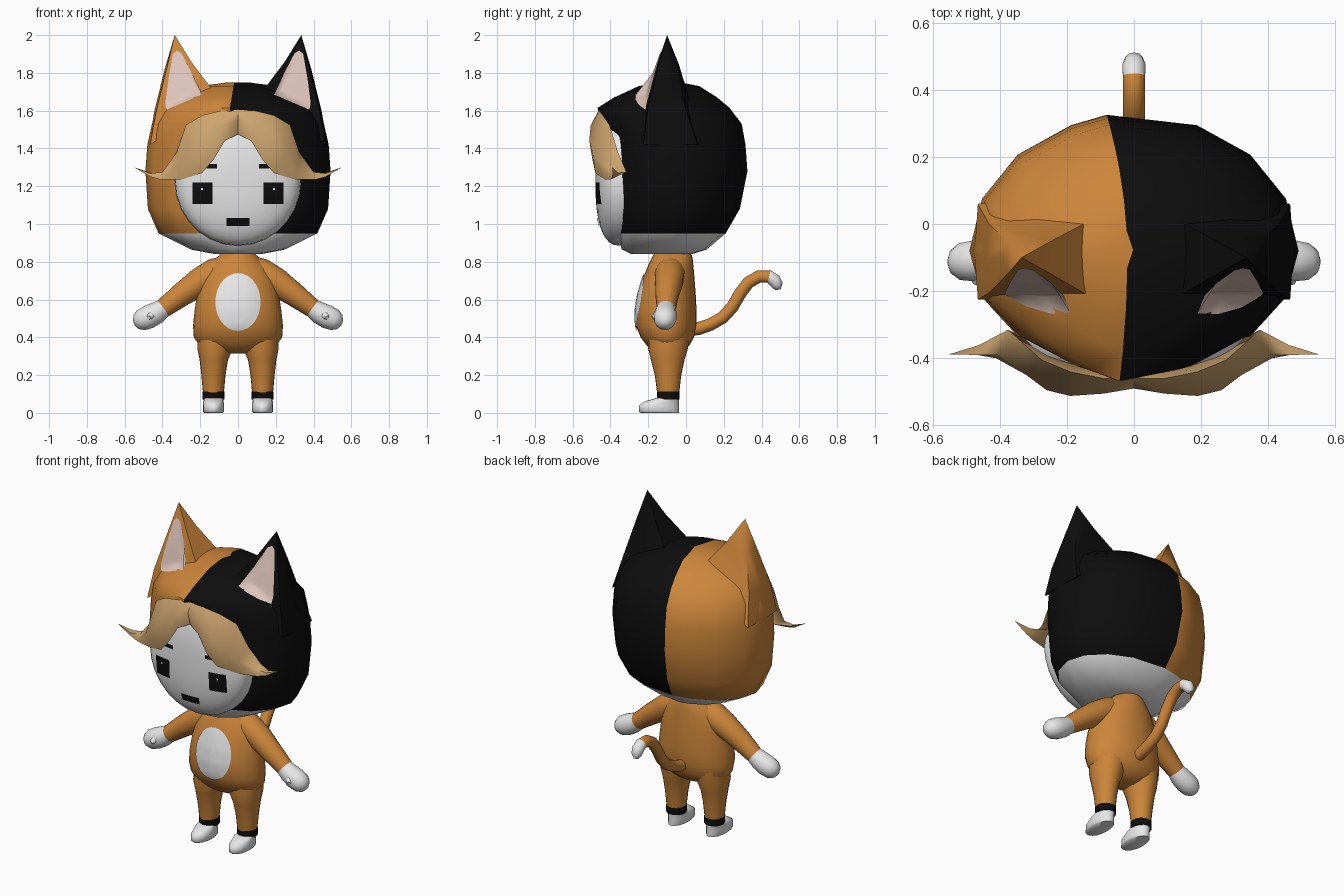
import bpy, bmesh, math
from mathutils import Vector
from mathutils.bvhtree import BVHTree

if "Cube" in bpy.data.objects:
    bpy.data.objects.remove(bpy.data.objects["Cube"])

TAU = 2 * math.pi


def material(name, r, g, b):
    m = bpy.data.materials.new(name)
    m.diffuse_color = (r, g, b, 1)
    m.use_nodes = True
    m.node_tree.nodes["Principled BSDF"].inputs["Base Color"].default_value = m.diffuse_color
    return m


ORANGE = material("orange_fur", 0.60, 0.235, 0.042)
BLACK = material("black_fur", 0.004, 0.004, 0.004)
WHITE = material("white", 0.80, 0.80, 0.80)
TAN = material("tan_hair", 0.62, 0.38, 0.16)
PINK = material("ear_pink", 0.74, 0.56, 0.50)


def finish(name, bm, mats, rule=None, angle=60):
    bmesh.ops.recalc_face_normals(bm, faces=bm.faces)
    if rule:
        for f in bm.faces:
            f.material_index = rule(f.calc_center_median())
    me = bpy.data.meshes.new(name)
    bm.to_mesh(me)
    bm.free()
    for m in mats:
        me.materials.append(m)
    ob = bpy.data.objects.new(name, me)
    bpy.context.collection.objects.link(ob)
    bpy.ops.object.select_all(action='DESELECT')
    ob.select_set(True)
    bpy.context.view_layer.objects.active = ob
    bpy.ops.object.shade_smooth_by_angle(angle=math.radians(angle))
    return ob


def loft(name, rings, mats, rule=None, angle=60):
    """Skin closed rings of points and cap both ends with fans."""
    bm = bmesh.new()
    rows = [[bm.verts.new(p) for p in ring] for ring in rings]
    n = len(rings[0])
    for a, b in zip(rows, rows[1:]):
        for i in range(n):
            j = (i + 1) % n
            bm.faces.new((a[i], a[j], b[j], b[i]))
    for ring, row in ((rings[0], rows[0]), (rings[-1], rows[-1])):
        c = bm.verts.new(sum((Vector(p) for p in ring), Vector()) / n)
        for i in range(n):
            bm.faces.new((row[i], row[(i + 1) % n], c))
    bmesh.ops.remove_doubles(bm, verts=bm.verts, dist=0.0005)
    return finish(name, bm, mats, rule, angle)


def oval(z, cx, hw, y0, y1, seg=20):
    """Level ring with half width hw between y0 and y1."""
    yc, ry = (y0 + y1) / 2, (y1 - y0) / 2
    return [(cx + hw * math.cos(TAU * k / seg), yc + ry * math.sin(TAU * k / seg), z)
            for k in range(seg)]


def tube(name, path, mats, rule=None, seg=14):
    """Round tube along (x, y, z, radius) stations."""
    pts = [Vector(p[:3]) for p in path]
    rings = []
    for i, p in enumerate(pts):
        d = (pts[min(i + 1, len(pts) - 1)] - pts[max(i - 1, 0)]).normalized()
        u = d.cross(Vector((0, 1, 0)) if abs(d.y) < abs(d.x) else Vector((1, 0, 0))).normalized()
        v = d.cross(u)
        rings.append([p + path[i][3] * (u * math.cos(TAU * k / seg) + v * math.sin(TAU * k / seg))
                      for k in range(seg)])
    return loft(name, rings, mats, rule)


def plate(name, outline, mat, targets, lift=0.006, steps=6):
    """Thin patch with an (x, z) outline laid on the front of the targets."""
    trees = []
    for t in targets:
        b = bmesh.new()
        b.from_mesh(t.data)
        trees.append(BVHTree.FromBMesh(b))
        b.free()
    n = len(outline)
    cx, cz = sum(p[0] for p in outline) / n, sum(p[1] for p in outline) / n

    def lay(x, z):
        hits = [t.ray_cast(Vector((x, -3, z)), Vector((0, 1, 0)))[0] for t in trees]
        ys = [h.y for h in hits if h]
        return (x, (min(ys) if ys else -0.2) - lift, z)

    bm = bmesh.new()
    c = bm.verts.new(lay(cx, cz))
    prev = None
    for s in range(1, steps + 1):
        f = s / steps
        row = [bm.verts.new(lay(cx + (x - cx) * f, cz + (z - cz) * f)) for x, z in outline]
        for i in range(n):
            j = (i + 1) % n
            bm.faces.new((row[i], row[j], prev[j], prev[i]) if prev else (row[i], row[j], c))
        prev = row
    for f in bm.faces:
        f.normal_update()
    if sum(f.normal.y for f in bm.faces) > 0:
        bmesh.ops.reverse_faces(bm, faces=bm.faces)
    me = bpy.data.meshes.new(name)
    bm.to_mesh(me)
    bm.free()
    me.materials.append(mat)
    for p in me.polygons:
        p.use_smooth = True
    ob = bpy.data.objects.new(name, me)
    bpy.context.collection.objects.link(ob)
    return ob


def box(x0, x1, z0, z1):
    c = [(x0, z0), (x1, z0), (x1, z1), (x0, z1)]
    return [(a[0] + (b[0] - a[0]) * t / 3, a[1] + (b[1] - a[1]) * t / 3)
            for a, b in zip(c, c[1:] + c[:1]) for t in range(3)]


# Hooded head: z, half width, front y, back y, roundness
HEAD = [(0.84, 0.12, -0.29, 0.03, 2), (0.865, 0.25, -0.34, 0.11, 2), (0.95, 0.42, -0.39, 0.21, 2),
        (1.08, 0.477, -0.42, 0.285, 2), (1.28, 0.49, -0.44, 0.325, 2), (1.42, 0.48, -0.44, 0.315, 2),
        (1.53, 0.455, -0.45, 0.295, 2), (1.615, 0.41, -0.468, 0.23, 1.7),
        (1.67, 0.34, -0.38, 0.165, 1.6), (1.73, 0.20, -0.25, 0.07, 1.7), (1.748, 0.07, -0.13, -0.02, 2)]
rings = []
for z, hw, yf, yb, n in HEAD:
    ring = []
    for k in range(16):
        c, s = math.cos(TAU * k / 16), math.sin(TAU * k / 16)
        e = 2 / n
        x = math.copysign(abs(c) ** e, c) * hw
        y = -0.08 + math.copysign(abs(s) ** e, s) * ((yb + 0.08) if s > 0 else (-0.08 - yf))
        if k in (4, 12):      # colour seam wanders off centre
            x = -0.02 - (0.06 if k == 4 else 0.03) * ((y + 0.1) / 0.42) ** 2
        if z < 1.5:           # flat opening behind the face
            y = max(y, -0.36)
        ring.append((x, y, z))
    rings.append(ring)
head = loft("head", rings, [BLACK, ORANGE, WHITE],
            lambda c: 2 if c.z < 0.94 else (1 if c.x < -0.015 else 0))

# Face dome
rings = []
for r, y in [(1, -0.28), (1, -0.35)] + [(math.sin(a * TAU / 40), None) for a in range(9, 0, -1)]:
    if y is None:
        y = -0.35 - 0.13 * (1 - r ** 2.5) ** 0.4
    rings.append([(0.335 * r * math.cos(TAU * k / 28), y, 1.23 + 0.345 * r * math.sin(TAU * k / 28))
                  for k in range(28)])
face = loft("face", rings, [WHITE])

# Features
plate("mouth", box(-0.06, 0.06, 0.99, 1.033), BLACK, [face])
for s, side in ((1, "right"), (-1, "left")):
    plate(side + "_eye", box(s * 0.135, s * 0.24, 1.105, 1.22), BLACK, [face])
    plate(side + "_eye_glint", box(s * 0.19 - 0.005, s * 0.19 + 0.005, 1.18, 1.19), WHITE, [face], 0.009, 2)
    plate(side + "_brow", box(s * 0.11, s * 0.168, 1.295, 1.318), BLACK, [face])

    # Ear
    def quad(xi, xo, zi, zo, yf, yb):
        return [(s * xi, yf, zi), (s * xo, yf, zo), (s * (xo + 0.01), (yf + yb) / 2, zo),
                (s * xo, yb, zo), (s * (xi + xo) / 2, yb + 0.015, (zi + zo) / 2), (s * xi, yb, zi)]
    ear = loft(side + "_ear", [quad(0.10, 0.465, 1.66, 1.42, -0.225, 0.06),
                               quad(0.15, 0.432, 1.73, 1.60, -0.205, 0.0),
                               quad(0.245, 0.378, 1.855, 1.82, -0.15, -0.05),
                               [(s * 0.335, -0.10, 2.0)] * 6],
               [BLACK if s > 0 else ORANGE])
    plate(side + "_inner_ear",
          [(s * x, z) for x, z in ((0.19, 1.685), (0.25, 1.66), (0.32, 1.63), (0.378, 1.605),
                                   (0.385, 1.64), (0.368, 1.77), (0.345, 1.90), (0.325, 1.918),
                                   (0.30, 1.905), (0.245, 1.80))],
          PINK, [ear, head])

    # Swept fringe: top, middle and lower edge of each station
    FRINGE = [((0, -0.46, 1.605), (0, -0.49, 1.55), (0, -0.47, 1.475)),
              ((0.09, -0.46, 1.60), (0.09, -0.505, 1.52), (0.07, -0.49, 1.44)),
              ((0.19, -0.44, 1.575), (0.19, -0.512, 1.44), (0.13, -0.495, 1.34)),
              ((0.275, -0.405, 1.525), (0.26, -0.495, 1.38), (0.19, -0.48, 1.27)),
              ((0.325, -0.36, 1.38), (0.32, -0.45, 1.32), (0.30, -0.43, 1.235)),
              ((0.375, -0.315, 1.275), (0.40, -0.39, 1.275), (0.41, -0.40, 1.235)),
              ((0.46, -0.36, 1.27), (0.465, -0.39, 1.268), (0.465, -0.39, 1.25)),
              ((0.55, -0.388, 1.30),) * 3]
    rings = []
    for i, (t, m, l) in enumerate(FRINGE):
        back = [(a + b) / 2 for a, b in zip(t, l)]
        back[1] += 0.05 if i < 5 else 0.0
        if i == 7:
            back = t
        rings.append([(s * p[0], p[1], p[2]) for p in (t, m, l, back)])
    loft(side + "_fringe", rings, [TAN], angle=75)

    # Arm, mitten and thumb
    tube(side + "_arm", [(s * 0.04, -0.08, 0.775, 0.065), (s * 0.12, -0.085, 0.74, 0.08),
                         (s * 0.20, -0.09, 0.695, 0.075), (s * 0.30, -0.10, 0.625, 0.063),
                         (s * 0.40, -0.105, 0.55, 0.05)], [ORANGE])
    tube(side + "_hand", [(s * 0.395, -0.105, 0.553, 0.05), (s * 0.43, -0.108, 0.53, 0.058),
                          (s * 0.475, -0.11, 0.507, 0.062), (s * 0.515, -0.112, 0.49, 0.056),
                          (s * 0.54, -0.112, 0.48, 0.038), (s * 0.552, -0.112, 0.476, 0.012)], [WHITE])
    tube(side + "_thumb", [(s * 0.45, -0.13, 0.525, 0.025), (s * 0.465, -0.16, 0.512, 0.022),
                           (s * 0.472, -0.178, 0.505, 0.010)], [WHITE], seg=8)

    # Leg, ankle band and foot
    loft(side + "_leg", [oval(z, s * x, w, a, b) for z, x, w, a, b in
                         ((0.07, 0.13, 0.052, -0.148, -0.04), (0.20, 0.13, 0.064, -0.165, -0.025),
                          (0.28, 0.128, 0.075, -0.185, -0.008), (0.34, 0.122, 0.093, -0.20, 0.01),
                          (0.42, 0.115, 0.10, -0.20, 0.02))], [ORANGE])
    loft(side + "_ankle_band", [oval(z, s * 0.13, 0.058, -0.153, -0.034) for z in (0.07, 0.112)], [BLACK])
    loft(side + "_foot", [oval(z, s * 0.13, w, a, -0.036, 16) for z, w, a in
                          ((0, 0.05, -0.24), (0.008, 0.056, -0.25), (0.04, 0.056, -0.248),
                           (0.062, 0.054, -0.215), (0.078, 0.052, -0.16))], [WHITE])

# Torso: z, half width, front y, back y
torso = loft("torso", [oval(z, 0, w, a, b, 28) for z, w, a, b in
                       ((0.315, 0.06, -0.14, -0.04), (0.33, 0.14, -0.18, -0.01), (0.36, 0.205, -0.21, 0.02),
                        (0.40, 0.234, -0.24, 0.042), (0.46, 0.238, -0.265, 0.056), (0.54, 0.23, -0.267, 0.056),
                        (0.62, 0.218, -0.255, 0.052), (0.70, 0.20, -0.232, 0.046), (0.77, 0.165, -0.205, 0.04),
                        (0.82, 0.115, -0.182, 0.035), (0.86, 0.07, -0.16, 0.02))], [ORANGE])
plate("belly_patch", [(0.12 * math.cos(TAU * k / 28), 0.587 + 0.153 * math.sin(TAU * k / 28))
                      for k in range(28)], WHITE, [torso])

# Tail
tube("tail", [(0, y, z, r) for y, z, r in
              ((0.0, 0.44, 0.036), (0.07, 0.447, 0.034), (0.13, 0.468, 0.033), (0.195, 0.505, 0.033),
               (0.245, 0.56, 0.033), (0.285, 0.63, 0.033), (0.33, 0.69, 0.033), (0.385, 0.722, 0.033),
               (0.44, 0.722, 0.034), (0.47, 0.70, 0.035), (0.483, 0.675, 0.03), (0.488, 0.652, 0.014))],
     [ORANGE, WHITE], lambda c: 1 if c.y > 0.44 else 0)
